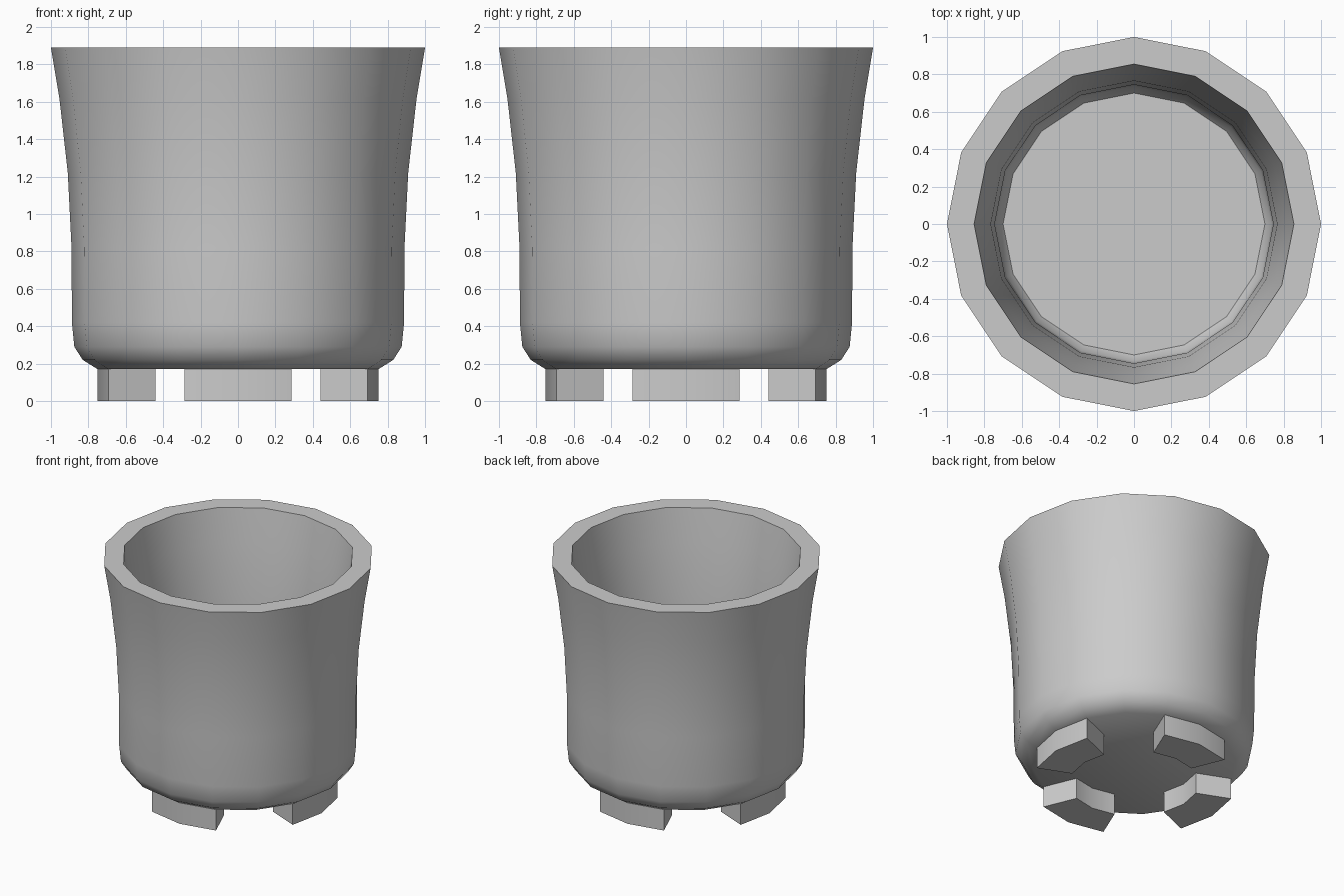
import bpy, bmesh
from math import cos, sin, pi, radians

if "Cube" in bpy.data.objects:
    bpy.data.objects.remove(bpy.data.objects["Cube"])

SIDES = 16


def finish(bm, name, angle):
    bmesh.ops.recalc_face_normals(bm, faces=bm.faces)
    mesh = bpy.data.meshes.new(name)
    bm.to_mesh(mesh)
    bm.free()
    obj = bpy.data.objects.new(name, mesh)
    bpy.context.collection.objects.link(obj)
    bpy.ops.object.select_all(action='DESELECT')
    obj.select_set(True)
    bpy.context.view_layer.objects.active = obj
    bpy.ops.object.shade_smooth_by_angle(angle=radians(angle))
    return obj


def ring(bm, r, z, steps):
    return [bm.verts.new((r * cos(2 * pi * i / SIDES), r * sin(2 * pi * i / SIDES), z))
            for i in steps]


# pot: lathed profile, outer wall up, over the rim and down to the inner floor
profile = [(0.75, 0.17), (0.83, 0.22), (0.875, 0.29), (0.888, 0.42), (0.89, 0.82),
           (0.91, 1.22), (0.955, 1.62), (1.0, 1.89),
           (0.855, 1.89), (0.815, 1.62), (0.766, 1.22), (0.745, 0.82),
           (0.743, 0.44), (0.735, 0.36), (0.70, 0.31)]
bm = bmesh.new()
rings = [ring(bm, r, z, range(SIDES)) for r, z in profile]
for a, b in zip(rings, rings[1:]):
    for i in range(SIDES):
        j = (i + 1) % SIDES
        bm.faces.new((a[i], a[j], b[j], b[i]))
bm.faces.new(rings[0])
bm.faces.new(rings[-1])
finish(bm, "pot", 40)

# four curved feet, each two segments wide and centred on an axis
for k, side in enumerate(("right", "back", "left", "front")):
    steps = [4 * k - 1, 4 * k, 4 * k + 1]
    bm = bmesh.new()
    loops = [ring(bm, r, z, steps)
             for r, z in ((0.477, 0), (0.75, 0), (0.75, 0.175), (0.477, 0.175))]
    for n in range(4):
        a, b = loops[n], loops[(n + 1) % 4]
        for i in range(2):
            bm.faces.new((a[i], a[i + 1], b[i + 1], b[i]))
    for e in (0, 2):
        bm.faces.new([loop[e] for loop in loops])
    finish(bm, side + "_foot", 30)
